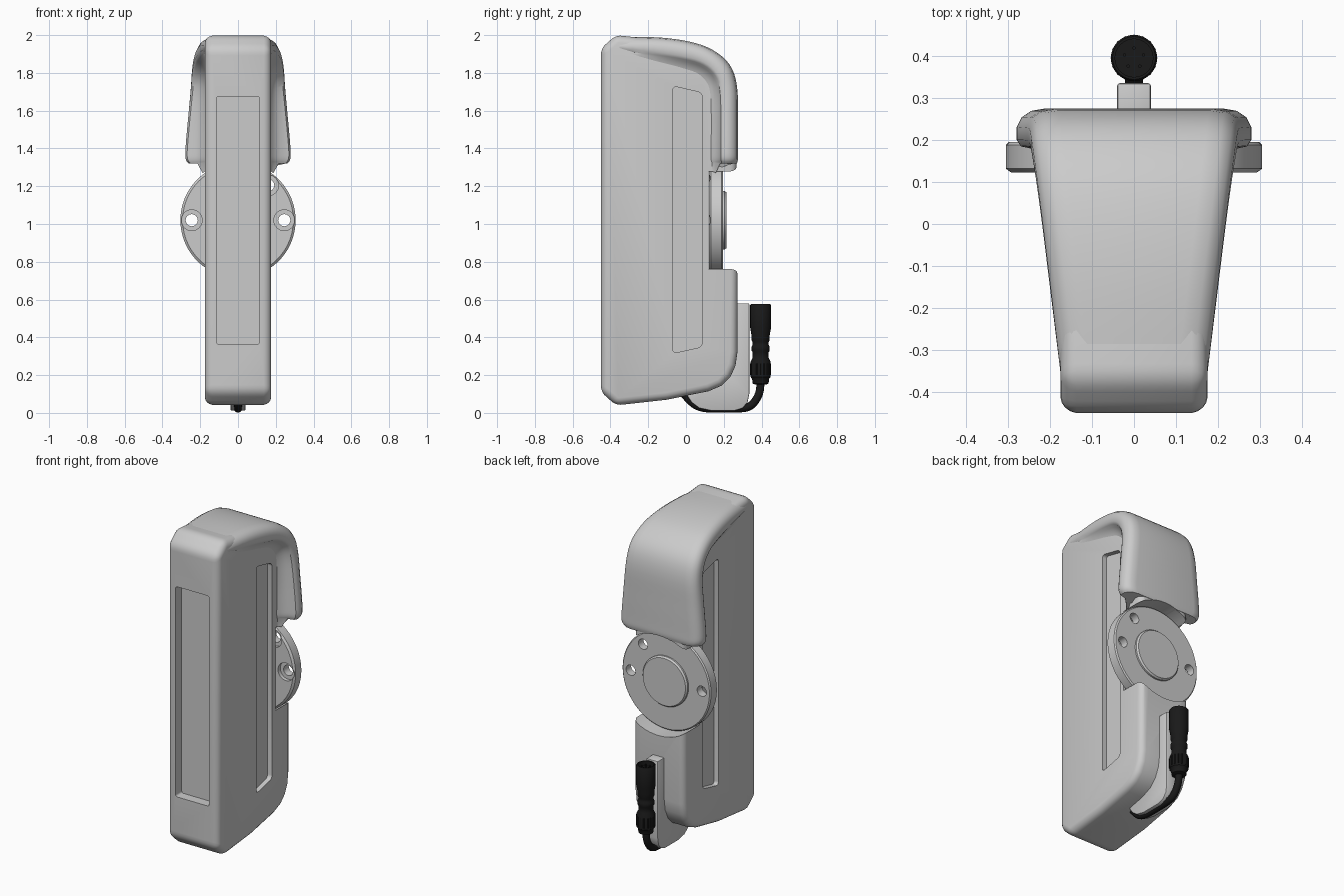
import bpy, bmesh
from math import cos, sin, pi
from mathutils import Vector

if "Cube" in bpy.data.objects:
    bpy.data.objects.remove(bpy.data.objects["Cube"])

black = bpy.data.materials.new("black_rubber")
black.diffuse_color = (0.01, 0.01, 0.01, 1)
black.use_nodes = True
black.node_tree.nodes["Principled BSDF"].inputs["Base Color"].default_value = black.diffuse_color


def finish(name, bm, mat=None):
    bmesh.ops.recalc_face_normals(bm, faces=bm.faces[:])
    me = bpy.data.meshes.new(name)
    bm.to_mesh(me)
    bm.free()
    ob = bpy.data.objects.new(name, me)
    bpy.context.collection.objects.link(ob)
    if mat:
        me.materials.append(mat)
    return ob


def place(axis, a, b, h):
    # profile (a, b) is (y, z) on axis x and (x, z) on axis y
    return (h, a, b) if axis == 'x' else (a, h, b)


def prism(name, pts, axis, lo, hi, corner=0):
    bm = bmesh.new()
    ends = [[bm.verts.new(place(axis, a, b, h)) for a, b in pts] for h in (lo, hi)]
    n = len(pts)
    bm.faces.new(ends[0])
    bm.faces.new(ends[1])
    for i in range(n):
        j = (i + 1) % n
        bm.faces.new((ends[0][i], ends[0][j], ends[1][j], ends[1][i]))
    if corner:
        sides = [e for e in bm.edges if (e.verts[0] in ends[0]) != (e.verts[1] in ends[0])]
        bmesh.ops.bevel(bm, geom=sides, offset=corner, segments=4, profile=0.5, affect='EDGES')
    return finish(name, bm)


def lathe(name, prof, centre, axis='z', n=64, mat=None):
    # profile of (radius, height); radius 0 closes the ends
    bm = bmesh.new()
    rings = []
    for r, h in prof:
        ring = []
        for k in range(n):
            c, s = r * cos(2 * pi * k / n), r * sin(2 * pi * k / n)
            p = (c, s, h) if axis == 'z' else (c, h, s)
            ring.append(bm.verts.new(Vector(p) + Vector(centre)))
        rings.append(ring)
    for A, B in zip(rings, rings[1:]):
        for k in range(n):
            j = (k + 1) % n
            bm.faces.new((A[k], A[j], B[j], B[k]))
    bm.faces.new(rings[0])
    bm.faces.new(rings[-1])
    return finish(name, bm, mat)


def apply(ob, mod):
    bpy.context.view_layer.objects.active = ob
    bpy.ops.object.modifier_apply(modifier=mod.name)


def bevel(ob, width, segments=4, angle=0.6):
    m = ob.modifiers.new("bevel", 'BEVEL')
    m.width, m.segments, m.angle_limit = width, segments, angle
    m.limit_method = 'ANGLE'
    apply(ob, m)


def cut(ob, cutter, keep=False):
    m = ob.modifiers.new("cut", 'BOOLEAN')
    m.operation, m.object, m.solver = 'DIFFERENCE', cutter, 'EXACT'
    apply(ob, m)
    if not keep:
        bpy.data.objects.remove(cutter)


# main body: side profile extruded across x
body = prism("body", [
    (-0.45, 0.11), (-0.45, 1.93), (-0.37, 2.0), (-0.15, 1.975), (0.05, 1.935), (0.16, 1.88),
    (0.23, 1.81), (0.262, 1.72), (0.265, 1.4), (0.272, 1.1), (0.272, 0.32), (0.262, 0.25), (0.235, 0.19),
    (0.19, 0.145), (0.12, 0.115), (-0.1, 0.07), (-0.37, 0.04)], 'x', -0.175, 0.175)
bevel(body, 0.038)

# hood: sections swept over the top and down the back
# outer (y, z), inner (y, z), half width, depth of the concave root
stations = [
    (-0.37, 1.990, -0.38, 1.920, 0.172, 0.03), (-0.15, 1.988, -0.18, 1.898, 0.197, 0.08),
    (0.02, 1.965, -0.01, 1.872, 0.218, 0.10), (0.14, 1.922, 0.09, 1.842, 0.232, 0.10),
    (0.23, 1.845, 0.155, 1.785, 0.243, 0.10), (0.27, 1.730, 0.180, 1.700, 0.250, 0.09),
    (0.275, 1.550, 0.185, 1.550, 0.265, 0.08), (0.275, 1.400, 0.185, 1.400, 0.278, 0.08),
    (0.275, 1.345, 0.185, 1.345, 0.277, 0.08), (0.27, 1.320, 0.19, 1.320, 0.262, 0.08)]


def spline(rows, steps):
    out = []
    for i in range(len(rows) - 1):
        q = [rows[max(0, min(len(rows) - 1, i + k))] for k in (-1, 0, 1, 2)]
        for s in range(steps):
            t = s / steps
            out.append([0.5 * (2 * b + (c - a) * t + (2 * a - 5 * b + 4 * c - d) * t * t
                               + (3 * b - a - 3 * c + d) * t ** 3) for a, b, c, d in zip(*q)])
    return out + [list(rows[-1])]


bm = bmesh.new()
rings = []
rows = spline(stations, 4)
for i, (oy, oz, iy, iz, w, e) in enumerate(rows):
    o = Vector((0, oy, oz))
    t = Vector((0, iy - oy, iz - oz))
    d = t.length
    t.normalize()
    g = w - 0.168
    half = [(w - 0.07, 0), (w - 0.035, 0.006), (w - 0.012, 0.021), (w, 0.045), (w, d - 0.015),
            (w - 0.01, d), (0.168 + g * 0.5, d + e * 0.12), (0.168 + g * 0.15, d + e * 0.45), (0.16, d + e)]
    ring = []
    for x, v in half + [(-x, v) for x, v in reversed(half)]:
        p = o + t * v
        if i == len(rows) - 1 and abs(x) < 0.19:
            p.z = 1.26
        ring.append(bm.verts.new((x, p.y, p.z)))
    rings.append(ring)
for A, B in zip(rings, rings[1:]):
    for k in range(len(A)):
        j = (k + 1) % len(A)
        bm.faces.new((A[k], A[j], B[j], B[k]))
bm.faces.new(rings[0])
bm.faces.new(rings[-1])
hood = finish("hood", bm)

# round seat for the mounting disc
seat = lathe("seat_cutter", [(0.312, 0.118), (0.312, 0.6)], (0, 0, 1.02), 'y')
cut(body, seat, keep=True)
cut(hood, seat)

# front recess and side slots
cut(body, prism("front_cutter", [(-0.115, 0.365), (0.115, 0.365), (0.115, 1.675), (-0.115, 1.675)],
                'y', -0.6, -0.39, 0.012))
slot = [(-0.07, 0.315), (0.085, 0.35), (0.085, 1.695), (-0.07, 1.73)]
for s in (-1, 1):
    cut(body, prism("slot_cutter", slot, 'x', s * 0.145, s * 0.3, 0.022))

# mounting disc with three countersunk holes and a raised hub
disc = lathe("mounting_disc", [(0.293, 0.122), (0.305, 0.132), (0.305, 0.188), (0.298, 0.195)], (0, 0, 1.02), 'y', 96)
for x, z in ((-0.245, 0), (0.245, 0), (0.16, 0.185)):
    cut(disc, lathe("hole_cutter", [(0.032, 0), (0.032, 0.4)], (x, 0, 1.02 + z), 'y', 32))
    cut(disc, lathe("bore_cutter", [(0.055, 0), (0.055, 0.145)], (x, 0, 1.02 + z), 'y', 32))
hub = lathe("disc_hub", [(0.155, 0.15), (0.155, 0.205), (0.147, 0.215)], (0, 0, 1.02), 'y')

# cable bracket below and behind the body
bracket = prism("cable_bracket", [
    (0.0, 0.1), (0.03, 0.055), (0.07, 0.025), (0.13, 0.012), (0.26, 0.012), (0.3, 0.025), (0.326, 0.055),
    (0.335, 0.1), (0.335, 0.58), (0.22, 0.58), (0.2, 0.22), (0.0, 0.13)], 'x', -0.04, 0.04)
bevel(bracket, 0.006, 2, 0.9)

# cable
cu = bpy.data.curves.new("cable", 'CURVE')
cu.dimensions = '3D'
cu.bevel_depth, cu.bevel_resolution, cu.resolution_u = 0.021, 4, 6
sp = cu.splines.new('NURBS')
path = [(-0.01, 0.1), (0.03, 0.05), (0.09, 0.023), (0.18, 0.022), (0.28, 0.022), (0.34, 0.03),
        (0.38, 0.08), (0.395, 0.13), (0.395, 0.19)]
sp.points.add(len(path) - 1)
for p, (y, z) in zip(sp.points, path):
    p.co = (0, y, z, 1)
sp.use_endpoint_u, sp.order_u = True, 3
cu.use_fill_caps = True
cable = bpy.data.objects.new("cable", cu)
bpy.context.collection.objects.link(cable)
bpy.context.view_layer.objects.active = cable
cable.select_set(True)
bpy.ops.object.convert(target='MESH')
cable = bpy.context.view_layer.objects.active
cable.data.materials.append(black)

# connector plug with open socket, grip ribs and pins
plug = lathe("connector", [
    (0.028, 0.15), (0.042, 0.155), (0.045, 0.18), (0.053, 0.19), (0.053, 0.27), (0.043, 0.29), (0.042, 0.32),
    (0.048, 0.33), (0.048, 0.35), (0.043, 0.36), (0.043, 0.375), (0.048, 0.385), (0.048, 0.41), (0.055, 0.45),
    (0.055, 0.57), (0.051, 0.576), (0.045, 0.576), (0.045, 0.545), (0.01, 0.545)], (0, 0.395, 0), 'z', 40, black)
smooth = [body, hood, disc, hub, bracket, cable, plug]
for k in range(16):
    a = 2 * pi * k / 16
    smooth.append(lathe(f"grip_rib_{k}", [(0.005, 0.2), (0.005, 0.262)],
                        (0.051 * cos(a), 0.395 + 0.051 * sin(a), 0), 'z', 8, black))
for k in range(5):
    a = pi / 2 + 2 * pi * k / 5
    smooth.append(lathe(f"pin_{k}", [(0.004, 0.54), (0.004, 0.565)],
                        (0.024 * cos(a), 0.395 + 0.024 * sin(a), 0), 'z', 10, black))

# smooth shading with crisp edges
bpy.ops.object.select_all(action='DESELECT')
for ob in smooth:
    ob.select_set(True)
bpy.context.view_layer.objects.active = body
bpy.ops.object.shade_smooth_by_angle(angle=0.6)
